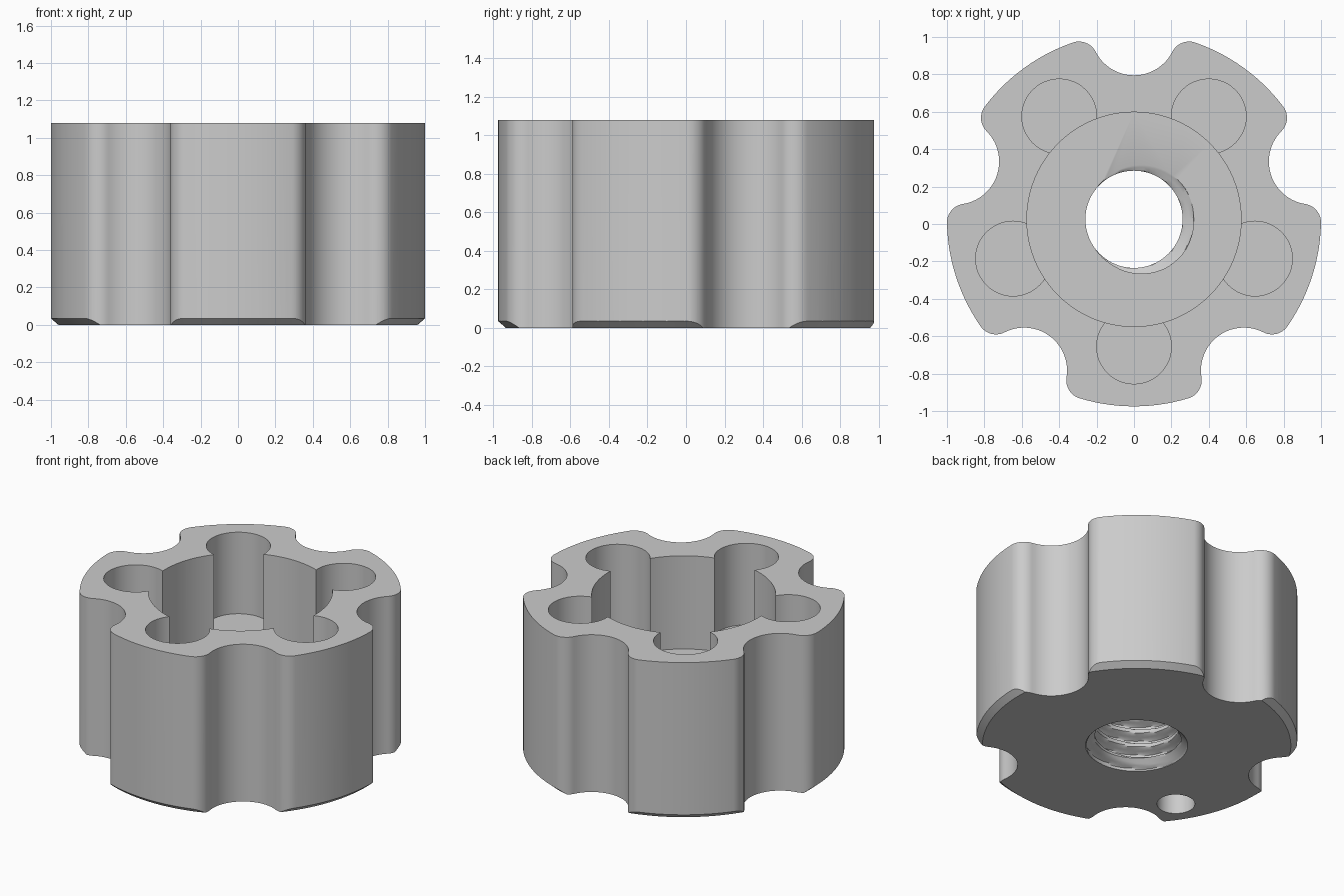
import bpy, bmesh, math
from mathutils import Vector

cube = bpy.data.objects.get("Cube")
if cube:
    bpy.data.objects.remove(cube, do_unlink=True)

CY = 0.025           # y of the knob axis
HEIGHT = 1.08
LOBES = 5
STEP = math.tau / LOBES
CAVITY_FLOOR, POCKET_FLOOR = 0.44, 0.52

grey = bpy.data.materials.new("plain grey")
grey.use_nodes = True
GREY = (0.6, 0.6, 0.6, 1)
grey.diffuse_color = GREY
grey.node_tree.nodes["Principled BSDF"].inputs["Base Color"].default_value = GREY


def make_object(name, bm):
    bmesh.ops.recalc_face_normals(bm, faces=bm.faces)
    mesh = bpy.data.meshes.new(name)
    bm.to_mesh(mesh)
    bm.free()
    mesh.materials.append(grey)
    obj = bpy.data.objects.new(name, mesh)
    bpy.context.collection.objects.link(obj)
    return obj


def loft(name, rings):
    """Closed solid through rings of points that all have the same count."""
    bm = bmesh.new()
    loops = [[bm.verts.new(p) for p in ring] for ring in rings]
    n = len(loops[0])
    for a, b in zip(loops, loops[1:]):
        for i in range(n):
            j = (i + 1) % n
            bm.faces.new((a[i], a[j], b[j], b[i]))
    bm.faces.new(loops[0][::-1])
    bm.faces.new(loops[-1])
    return make_object(name, bm)


def circle(x, y, z, r, n):
    return [(x + r * math.cos(math.tau * i / n), y + r * math.sin(math.tau * i / n), z)
            for i in range(n)]


def frustum(name, x, y, z0, z1, r0, r1, n):
    return loft(name, [circle(x, y, z0, r0, n), circle(x, y, z1, r1, n)])


def boolean(target, cutter, operation="DIFFERENCE"):
    mod = target.modifiers.new(cutter.name, "BOOLEAN")
    mod.operation, mod.solver, mod.object = operation, "EXACT", cutter
    bpy.context.view_layer.objects.active = target
    bpy.ops.object.modifier_apply(modifier=mod.name)
    bpy.data.objects.remove(cutter, do_unlink=True)


def polar(r, a):
    return Vector((r * math.cos(a), r * math.sin(a)))


def arc(center, r, start, end, n):
    return [center + polar(r, start + (end - start) * i / n) for i in range(n + 1)]


def direction(v):
    return math.atan2(v.y, v.x)


# Lobed outline: scooped notches, rounded corners and outer arcs
NOTCH_R, FILLET = 0.23, 0.1
reach = 1 - FILLET
spread = math.acos((1 + reach ** 2 - (NOTCH_R + FILLET) ** 2) / (2 * reach))
outline = []
for k in range(LOBES):
    a = math.pi / 2 + k * STEP
    notch = polar(1, a)
    before, after = polar(reach, a - spread), polar(reach, a + spread)

    # Corner into the notch, turning left
    s, e = a - spread, direction(notch - before)
    outline += arc(before, FILLET, s, s + (e - s) % math.tau, 14)
    # Notch scoop, turning right
    s, e = direction(before - notch), direction(after - notch)
    outline += arc(notch, NOTCH_R, s, s - (s - e) % math.tau, 26)[1:]
    # Corner out of the notch, turning left
    s, e = direction(notch - after), a + spread
    outline += arc(after, FILLET, s, s + (e - s) % math.tau, 14)[1:]
    # Outer face of the lobe
    outline += arc(Vector((0, 0)), 1, a + spread, a + STEP - spread, 14)[1:-1]

knob = loft("lobed_knob", [[(p.x, p.y + CY, z) for p in outline] for z in (0, HEIGHT)])

# Conical chamfer on the lower rim
slope = 1.15
boolean(knob, frustum("rim_chamfer", 0, CY, -0.1, 1.3, 0.96 - 0.1 * slope,
                      0.96 + 1.3 * slope, 200), "INTERSECT")

# Central cavity and the round pockets around it
boolean(knob, frustum("cavity", 0, CY, CAVITY_FLOOR, 1.2, 0.573, 0.573, 96))
for k in range(LOBES):
    p = polar(0.68, -math.pi / 2 + k * STEP)
    boolean(knob, frustum("pocket", p.x, p.y + CY, POCKET_FLOOR, 1.2, 0.2, 0.2, 48))

# Small blind hole in the underside
boolean(knob, frustum("blind_hole", -0.655, -0.375, -0.1, 0.3, 0.118, 0.118, 40))


# Threaded bore with a countersunk lower end
def thread_radius(angle, z):
    turn = ((z - CAVITY_FLOOR) / 0.1 - angle / math.tau + 0.5) % 1 - 0.5
    groove = min(1, max(0, (0.36 - abs(turn)) / 0.24))
    return max(0.26 + 0.06 * groove, 0.32 - max(z, 0))


SIDES, RINGS = 64, 60
rings = []
for i in range(RINGS + 1):
    z = -0.03 + 0.49 * i / RINGS
    rings.append([(*(polar(thread_radius(t, z), t) + Vector((0, CY))), z)
                  for t in (math.tau * j / SIDES for j in range(SIDES))])
boolean(knob, loft("threaded_bore", rings))

# Smooth walls with crisp edges
bpy.ops.object.select_all(action="DESELECT")
knob.select_set(True)
bpy.context.view_layer.objects.active = knob
bpy.ops.object.shade_smooth_by_angle(angle=math.radians(30))
